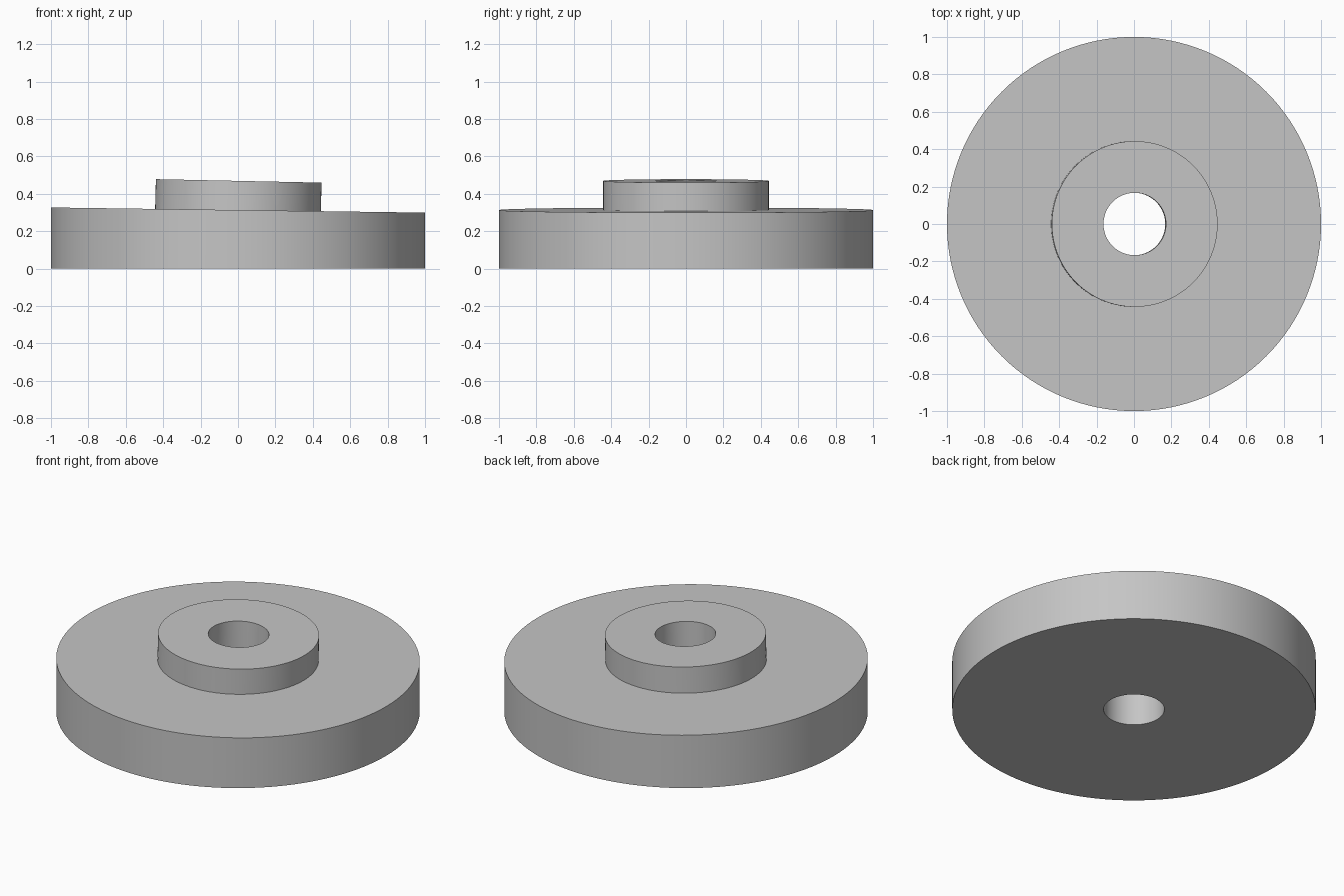
import bpy
import bmesh
import math

cube = bpy.data.objects.get("Cube")
if cube:
    bpy.data.objects.remove(cube, do_unlink=True)

GREY = (0.56, 0.56, 0.56, 1.0)
SEGMENTS = 128

grey = bpy.data.materials.new("plain grey")
grey.use_nodes = True
grey.diffuse_color = GREY
grey.node_tree.nodes["Principled BSDF"].inputs["Base Color"].default_value = GREY


def turned_part(name, rings):
    """Skin a stack of rings, each (radius, height, slope along x, x shift)."""
    bm = bmesh.new()
    loops = []
    for radius, height, slope, shift in rings:
        loop = []
        for i in range(SEGMENTS):
            a = math.tau * i / SEGMENTS
            x = radius * math.cos(a) + shift
            loop.append(bm.verts.new((x, radius * math.sin(a), height + slope * x)))
        loops.append(loop)
    for low, high in zip(loops, loops[1:]):
        for i in range(SEGMENTS):
            j = (i + 1) % SEGMENTS
            bm.faces.new((low[i], low[j], high[j], high[i]))
    mesh = bpy.data.meshes.new(name)
    bm.to_mesh(mesh)
    bm.free()
    mesh.materials.append(grey)
    obj = bpy.data.objects.new(name, mesh)
    bpy.context.collection.objects.link(obj)
    bpy.ops.object.select_all(action="DESELECT")
    obj.select_set(True)
    bpy.context.view_layer.objects.active = obj
    bpy.ops.object.shade_smooth_by_angle(angle=math.radians(30))
    return obj


BORE, HUB, DISC = 0.167, 0.443, 1.0
DISC_SLOPE, HUB_SLOPE = -0.0138, -0.021
DISC_TOP, HUB_TOP, LEAN = 0.313, 0.469, 0.004

# Wide disc: flat underside, gently sloping top, bore through the middle
turned_part("disc", [
    (BORE, DISC_TOP, DISC_SLOPE, 0),
    (BORE, 0, 0, 0),
    (DISC, 0, 0, 0),
    (DISC, DISC_TOP, DISC_SLOPE, 0),
    (HUB, DISC_TOP, DISC_SLOPE, 0),
])

# Raised hub: leans slightly, carrying the bore up through its top
turned_part("hub", [
    (HUB, DISC_TOP, DISC_SLOPE, 0),
    (HUB, HUB_TOP, HUB_SLOPE, LEAN),
    (BORE, HUB_TOP, HUB_SLOPE, LEAN),
    (BORE, DISC_TOP, DISC_SLOPE, 0),
])
